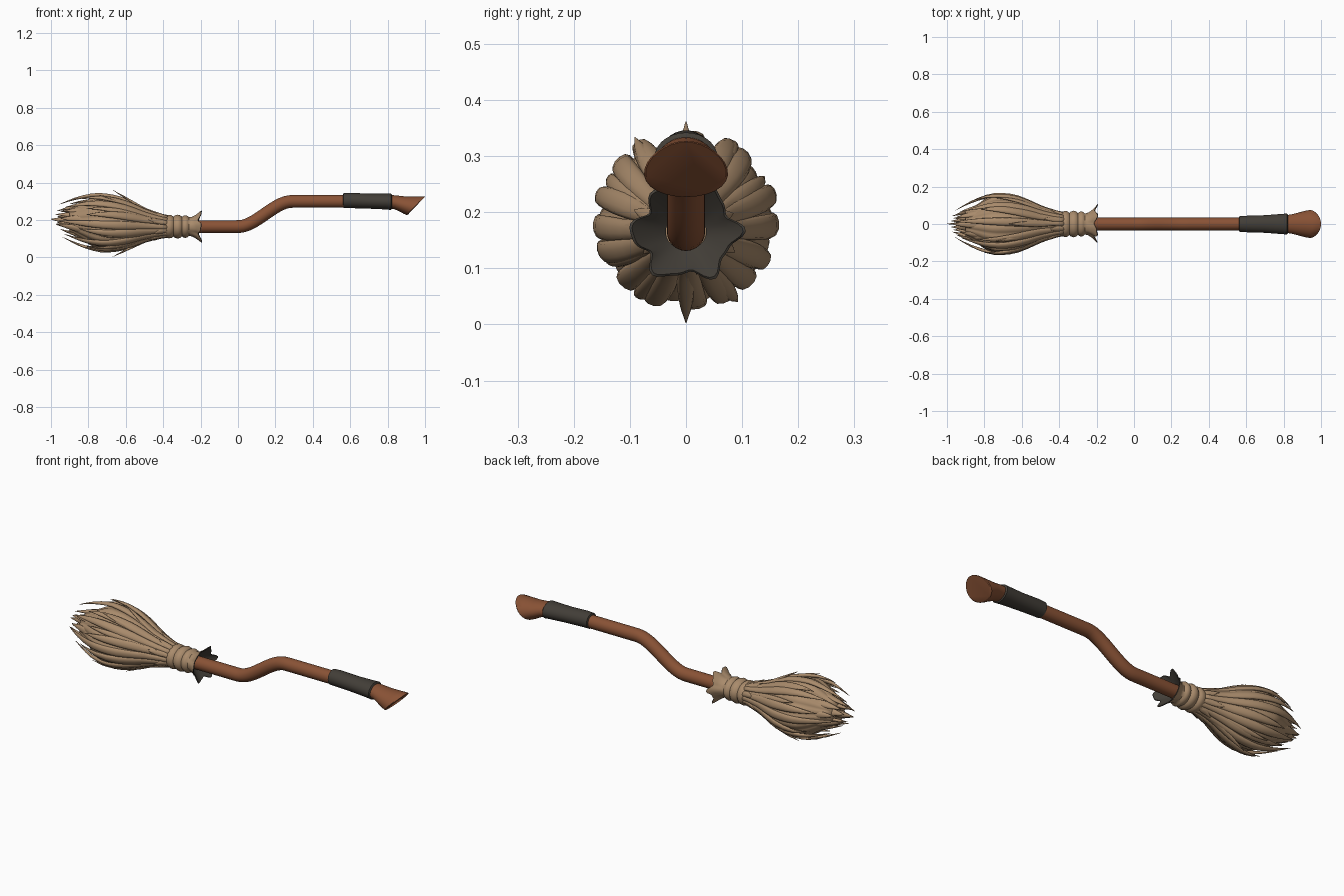
import bpy, math, random
from mathutils import Vector

random.seed(4)
cube = bpy.data.objects.get("Cube")
if cube:
    bpy.data.objects.remove(cube)


def material(name, rgb):
    m = bpy.data.materials.new(name)
    m.use_nodes = True
    m.diffuse_color = (*rgb, 1)
    bsdf = next(n for n in m.node_tree.nodes if n.type == 'BSDF_PRINCIPLED')
    bsdf.inputs["Base Color"].default_value = (*rgb, 1)
    bsdf.inputs["Roughness"].default_value = 0.8
    return m


straw = material("straw", (0.40, 0.26, 0.15))
wood = material("red brown wood", (0.25, 0.085, 0.036))
leather = material("dark leather", (0.055, 0.048, 0.039))


def loft(name, rings, mat, caps=True, angle=50):
    """Skin a list of equal-length point rings."""
    n = len(rings[0])
    verts = [p for ring in rings for p in ring]
    faces = []
    for k in range(len(rings) - 1):
        for i in range(n):
            j = (i + 1) % n
            faces.append((k * n + i, k * n + j, (k + 1) * n + j, (k + 1) * n + i))
    if caps:
        faces.append(tuple(reversed(range(n))))
        faces.append(tuple(range(len(verts) - n, len(verts))))
    mesh = bpy.data.meshes.new(name)
    mesh.from_pydata(verts, [], faces)
    mesh.materials.append(mat)
    ob = bpy.data.objects.new(name, mesh)
    bpy.context.collection.objects.link(ob)
    bpy.ops.object.select_all(action='DESELECT')
    ob.select_set(True)
    bpy.context.view_layer.objects.active = ob
    bpy.ops.object.shade_smooth_by_angle(angle=math.radians(angle))
    return ob


def angles(n):
    return [2 * math.pi * i / n for i in range(n)]


def oval(x, z, ry, rz, lean=0.0, taper=0.0, n=28):
    """Ring facing +x; lean shears it along x, taper narrows its top."""
    return [Vector((x + lean * rz * math.sin(a),
                    ry * math.cos(a) * (1 - taper * math.sin(a)),
                    z + rz * math.sin(a))) for a in angles(n)]


def smooth(t):
    t = min(max(t, 0), 1)
    return t * t * (3 - 2 * t)


def sample(table, x):
    """Smooth lookup in a table of (x, value) running toward -x."""
    if x >= table[0][0]:
        return table[0][1]
    for (xa, va), (xb, vb) in zip(table, table[1:]):
        if x >= xb:
            return va + (vb - va) * (x - xa) / (xb - xa)
    return table[-1][1]


# Bent handle: rings kept square to the path
def handle_z(x):
    return 0.165 + 0.135 * smooth(x / 0.29)


rings = []
for k in range(45):
    x = -0.3 + 0.9 * k / 44
    slope = (handle_z(x + 0.01) - handle_z(x - 0.01)) / 0.02
    c = 1 / math.hypot(1, slope)
    r = 0.034
    rings.append([Vector((x - r * math.sin(a) * slope * c, r * math.cos(a),
                          handle_z(x) + r * math.sin(a) * c)) for a in angles(24)])
loft("handle", rings, wood)

# Leather grip with slightly rolled ends
grip = [(0.562, 0.304, 0.036, 0.034), (0.565, 0.304, 0.042, 0.040),
        (0.60, 0.305, 0.044, 0.041), (0.70, 0.301, 0.047, 0.040),
        (0.79, 0.299, 0.054, 0.042), (0.818, 0.298, 0.056, 0.044),
        (0.823, 0.298, 0.050, 0.038)]
loft("grip", [oval(*g) for g in grip], leather)

# Flared handle end with a slanted cut
end = [(0.80, 0.298, 0.046, 0.037, 0.0, 0.0), (0.84, 0.295, 0.051, 0.037, 0.1, 0.0),
       (0.88, 0.286, 0.061, 0.040, 0.4, 0.06), (0.92, 0.280, 0.070, 0.046, 0.75, 0.12),
       (0.949, 0.277, 0.074, 0.050, 0.95, 0.16), (0.954, 0.277, 0.071, 0.048, 0.95, 0.16)]
loft("handle_end", [oval(*e) for e in end], wood, angle=40)


# Binding rings and ragged collar
def ragged(x, r, rag, n=72):
    ring = []
    for a in angles(n):
        wave = math.cos(6 * a) + 0.35 * math.sin(11 * a + 1)
        rr = r * (1 + 0.13 * rag * wave)
        ring.append(Vector((x + 0.008 * rag * wave, rr * math.cos(a) * 1.06,
                            0.165 + rr * math.sin(a) * 0.95)))
    return ring


binding = [(-0.388, 0.050, 0), (-0.384, 0.061, 0), (-0.37, 0.066, 0), (-0.355, 0.064, 0),
           (-0.346, 0.056, 0), (-0.337, 0.063, 0), (-0.322, 0.067, 0), (-0.308, 0.063, 0),
           (-0.30, 0.055, 0), (-0.291, 0.061, 0), (-0.281, 0.064, 0), (-0.27, 0.060, 0),
           (-0.262, 0.053, 0), (-0.245, 0.056, 0.2), (-0.225, 0.068, 0.6), (-0.204, 0.086, 1)]
loft("binding_collar", [ragged(*b) for b in binding], straw, caps=False)
lining = [(-0.204, 0.086, 1), (-0.202, 0.082, 1), (-0.222, 0.064, 0.6), (-0.25, 0.034, 0)]
loft("collar_lining", [ragged(*b) for b in lining], leather, caps=False)

# Bristle head outline
outline = [(-0.34, 0.048), (-0.42, 0.062), (-0.5, 0.085), (-0.56, 0.11), (-0.62, 0.13),
           (-0.68, 0.141), (-0.74, 0.142), (-0.80, 0.130), (-0.86, 0.108),
           (-0.92, 0.078), (-1.0, 0.03)]
centre = [(-0.36, 0.165), (-0.7, 0.184), (-1.0, 0.205)]


def around(x, a, r):
    return Vector((x, 1.08 * r * math.cos(a), sample(centre, x) + r * math.sin(a)))


# Ribbed core
rings = []
for k in range(24):
    x = -0.35 - 0.55 * k / 23
    r = sample(outline, x) * (0.97 - 0.25 * smooth((-0.74 - x) / 0.16))
    rings.append([around(x, a, r * (1 + 0.05 * abs(math.cos(9 * a)))) for a in angles(108)])
loft("bristle_core", rings, straw, angle=80)


def tuft(name, a, x0, x1, width, lift, scale=1.0, twist=0.0, steps=14):
    """Pointed lock of straw lying along the head outline."""
    rings = []
    for k in range(steps + 1):
        t = k / steps
        x = x0 + (x1 - x0) * t
        ang = a + twist * t * t
        r = sample(outline, x) * scale + lift * t ** 3
        s = (0.5 + 0.5 * smooth(t / 0.5)) * max(1 - t ** 4, 0.06)
        mid = around(x, ang, r)
        out = Vector((0, math.cos(ang), math.sin(ang)))
        side = Vector((0, -math.sin(ang), math.cos(ang)))
        rings.append([mid + side * width * s * math.cos(b) + out * 0.55 * width * s * math.sin(b)
                      for b in angles(10)])
    loft(name, rings, straw, angle=80)


# Long outer locks
for i, a in enumerate(angles(16)):
    tuft("long_lock", a + random.uniform(-0.08, 0.08), -0.37,
         (-0.94, -0.85, -0.91, -0.82)[i % 4] + random.uniform(-0.02, 0.02),
         0.024, 0.010 + 0.016 * abs(math.sin(a)), twist=random.uniform(-0.15, 0.15))

# Shorter locks that lift away above and below
for i, a in enumerate(angles(12)):
    up = abs(math.sin(a))
    tuft("short_lock", a, -0.40, -0.67 - 0.07 * (i % 3) , 0.017,
         0.004 + 0.036 * up ** 3, twist=random.uniform(-0.1, 0.1) * (1 - up))

# Inner locks forming the pointed tip
for i, a in enumerate(angles(9)):
    tuft("inner_lock", a + 0.2, -0.68, -0.93 - 0.02 * (i % 3), 0.024, 0.012, scale=0.7)
for i, a in enumerate(angles(4)):
    tuft("tip_lock", a + 0.5, -0.72, -0.965 - 0.01 * (i % 2), 0.026, 0.015, scale=0.35)
tuft("centre_lock", 0.0, -0.7, -1.0, 0.026, 0.0, scale=0.02)

# Small locks escaping next to the binding
for i, a in enumerate(angles(8)):
    tuft("binding_lock", a + 0.4, -0.365, -0.45 - 0.03 * (i % 2), 0.016, 0.012,
         twist=random.uniform(-0.2, 0.2), steps=8)
